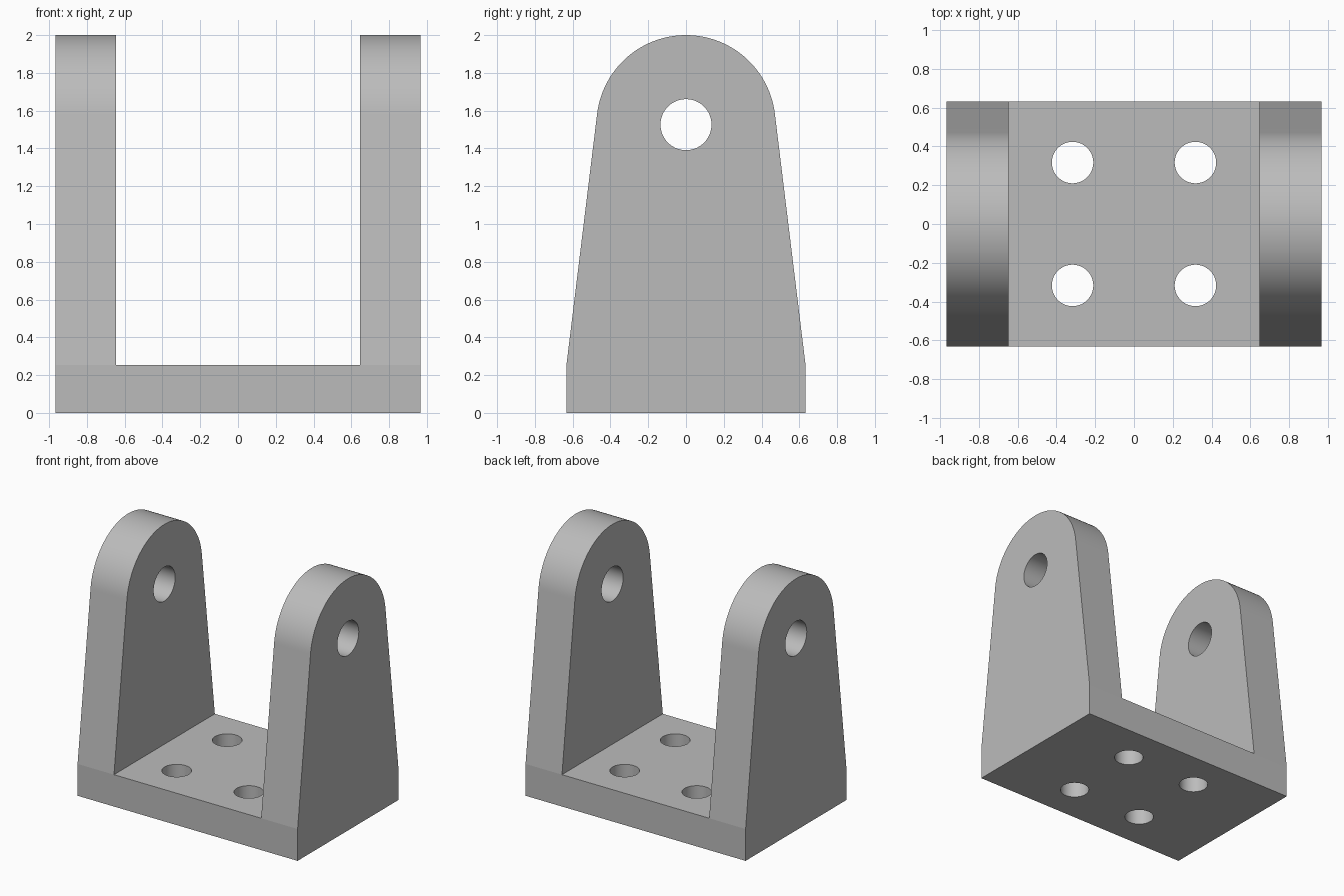
import bpy
import bmesh
from math import acos, atan2, cos, hypot, pi, radians, sin
from mathutils import Matrix, Vector

cube = bpy.data.objects.get("Cube")
if cube:
    bpy.data.objects.remove(cube, do_unlink=True)

# Main dimensions
HALF_WIDTH, INNER_HALF = 0.967, 0.647
HALF_DEPTH, BASE_TOP = 0.633, 0.253
EAR_RADIUS, PIN_Z = 0.474, 1.526
PIN_RADIUS, BOLT_RADIUS, BOLT_OFFSET = 0.135, 0.107, 0.317

steel = bpy.data.materials.new("plain_grey")
steel.use_nodes = True
grey = (0.5, 0.5, 0.5, 1)
steel.diffuse_color = grey
steel.node_tree.nodes["Principled BSDF"].inputs["Base Color"].default_value = grey


def finish(name, bm):
    bmesh.ops.recalc_face_normals(bm, faces=bm.faces)
    mesh = bpy.data.meshes.new(name)
    bm.to_mesh(mesh)
    bm.free()
    mesh.materials.append(steel)
    obj = bpy.data.objects.new(name, mesh)
    bpy.context.collection.objects.link(obj)
    return obj


def extrude_profile(name, points, travel):
    bm = bmesh.new()
    face = bm.faces.new([bm.verts.new(p) for p in points])
    moved = bmesh.ops.extrude_face_region(bm, geom=[face], use_keep_orig=True)["geom"]
    verts = [v for v in moved if isinstance(v, bmesh.types.BMVert)]
    bmesh.ops.translate(bm, verts=verts, vec=travel)
    return finish(name, bm)


def drill(name, radius, length, centre, axis):
    bm = bmesh.new()
    turn = Vector((0, 0, 1)).rotation_difference(Vector(axis)).to_matrix().to_4x4()
    bmesh.ops.create_cone(bm, cap_ends=True, segments=96, radius1=radius, radius2=radius,
                          depth=length, matrix=Matrix.Translation(centre) @ turn)
    return finish(name, bm)


def apply_boolean(obj, tool, operation):
    mod = obj.modifiers.new("shape", "BOOLEAN")
    mod.object, mod.operation, mod.solver = tool, operation, "EXACT"
    bpy.context.view_layer.objects.active = obj
    bpy.ops.object.modifier_apply(modifier=mod.name)
    bpy.data.objects.remove(tool, do_unlink=True)


# U-shaped body: base and two upright ears
right_half = [(HALF_WIDTH, 0), (HALF_WIDTH, 2.2), (INNER_HALF, 2.2), (INNER_HALF, BASE_TOP)]
u_shape = right_half + [(-x, z) for x, z in reversed(right_half)]
bracket = extrude_profile("clevis_bracket", [(x, -1, z) for x, z in u_shape], (0, 2, 0))

# Side outline: straight foot, tapered flanks tangent to a round top
drop = BASE_TOP - PIN_Z
tangent = atan2(drop, HALF_DEPTH) + acos(EAR_RADIUS / hypot(HALF_DEPTH, drop))
STEPS = 72
arc = []
for i in range(STEPS + 1):
    a = tangent + (pi - 2 * tangent) * i / STEPS
    arc.append((EAR_RADIUS * cos(a), PIN_Z + EAR_RADIUS * sin(a)))
outline = [(-HALF_DEPTH, BASE_TOP), (-HALF_DEPTH, 0), (HALF_DEPTH, 0), (HALF_DEPTH, BASE_TOP)] + arc
side = extrude_profile("side_outline", [(-1.2, y, z) for y, z in outline], (2.4, 0, 0))
apply_boolean(bracket, side, "INTERSECT")

# Pin hole through both ears
apply_boolean(bracket, drill("pin_hole", PIN_RADIUS, 3, (0, 0, PIN_Z), (1, 0, 0)), "DIFFERENCE")

# Four bolt holes through the base
for sx in (-1, 1):
    for sy in (-1, 1):
        centre = (sx * BOLT_OFFSET, sy * BOLT_OFFSET, 0)
        apply_boolean(bracket, drill("bolt_hole", BOLT_RADIUS, 1, centre, (0, 0, 1)), "DIFFERENCE")

# Smooth the curved walls, keep real edges crisp
bpy.ops.object.select_all(action="DESELECT")
bracket.select_set(True)
bpy.context.view_layer.objects.active = bracket
bpy.ops.object.shade_smooth_by_angle(angle=radians(5))
